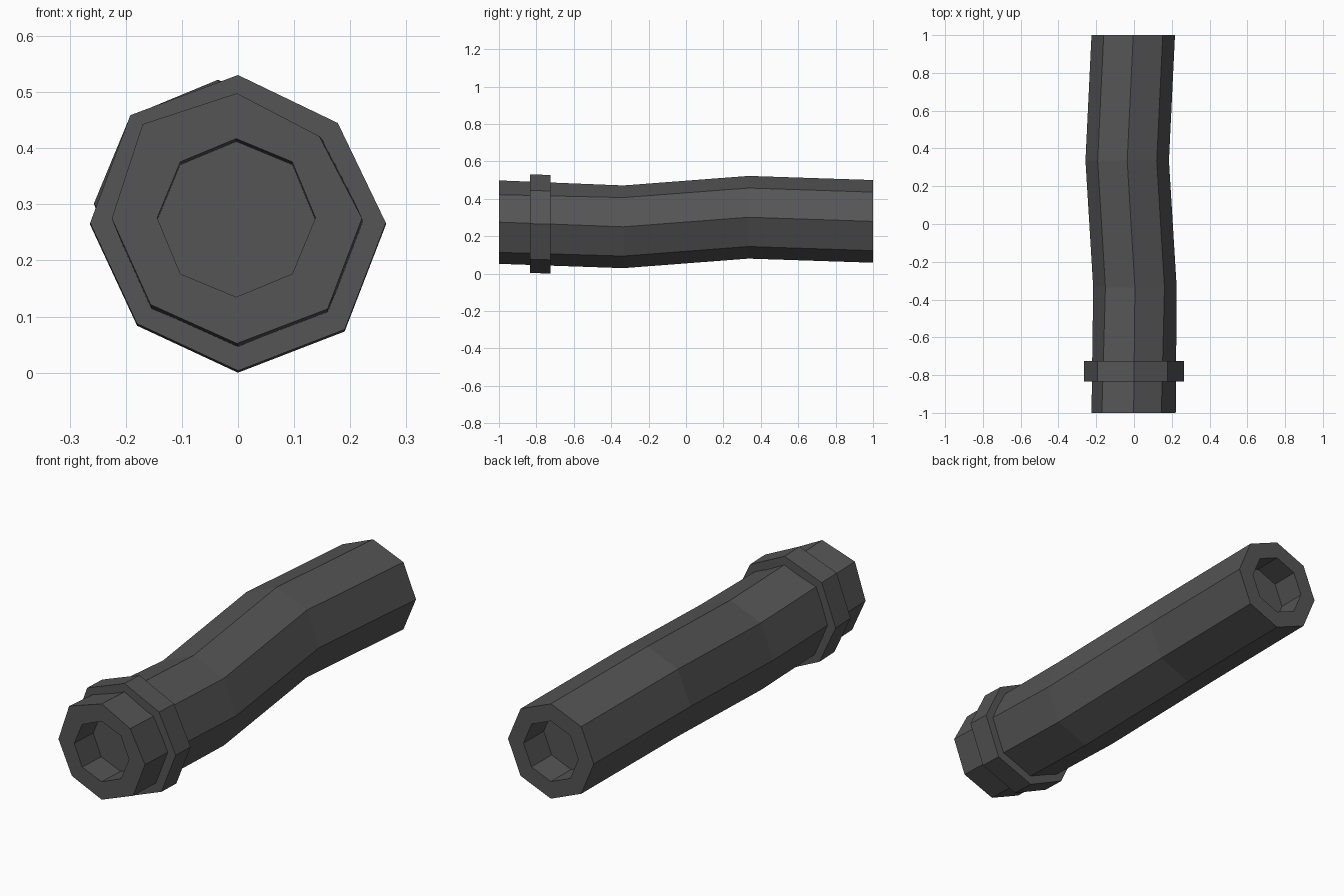
import bpy, bmesh, math

if "Cube" in bpy.data.objects:
    bpy.data.objects.remove(bpy.data.objects["Cube"])

mat = bpy.data.materials.new("dark_rubber")
mat.diffuse_color = (0.09, 0.09, 0.09, 1)
mat.use_nodes = True
mat.node_tree.nodes["Principled BSDF"].inputs["Base Color"].default_value = mat.diffuse_color

EVEN = [1] * 8
# slightly uneven octagon, counter-clockwise from +x as seen from the front
UNEVEN = [1, 0.93, 1, 1.065, 1, 0.975, 1, 1.025]


def ring(bm, x, y, z, r, scale=EVEN):
    """Octagon across the y axis."""
    return [bm.verts.new((x + r * s * math.cos(i * math.pi / 4), y,
                          z + r * s * math.sin(i * math.pi / 4)))
            for i, s in enumerate(scale)]


def bridge(bm, a, b):
    for i in range(8):
        j = (i + 1) % 8
        bm.faces.new((a[i], a[j], b[j], b[i]))


def loft(name, sections, closed=False):
    bm = bmesh.new()
    rings = [ring(bm, *s) for s in sections]
    for a, b in zip(rings, rings[1:]):
        bridge(bm, a, b)
    if closed:
        bridge(bm, rings[-1], rings[0])
    else:
        bm.faces.new(rings[0])
        bm.faces.new(rings[-1])
    bmesh.ops.recalc_face_normals(bm, faces=bm.faces)
    me = bpy.data.meshes.new(name)
    bm.to_mesh(me)
    bm.free()
    me.materials.append(mat)
    ob = bpy.data.objects.new(name, me)
    bpy.context.collection.objects.link(ob)
    return ob


# bent hose with a shallow blind bore at each end
loft("hose", [
    (-0.003, -0.86, 0.271, 0.141),
    (-0.003, -1.00, 0.276, 0.141),
    (-0.002, -1.00, 0.275, 0.223, UNEVEN),
    (0.005, -0.335, 0.25, 0.221),
    (-0.036, 0.335, 0.301, 0.221),
    (-0.004, 1.00, 0.279, 0.221),
    (-0.004, 1.00, 0.279, 0.141),
    (-0.010, 0.86, 0.283, 0.141),
])

# raised collar near the front end
collar_scale = [1, 0.955, 1, 1.03, 1, 0.965, 1, 1.02]
loft("collar", [
    (0, -0.835, 0.267, 0.19),
    (0, -0.835, 0.267, 0.2635, collar_scale),
    (0, -0.725, 0.2635, 0.2635, collar_scale),
    (0, -0.725, 0.2635, 0.19),
], closed=True)
